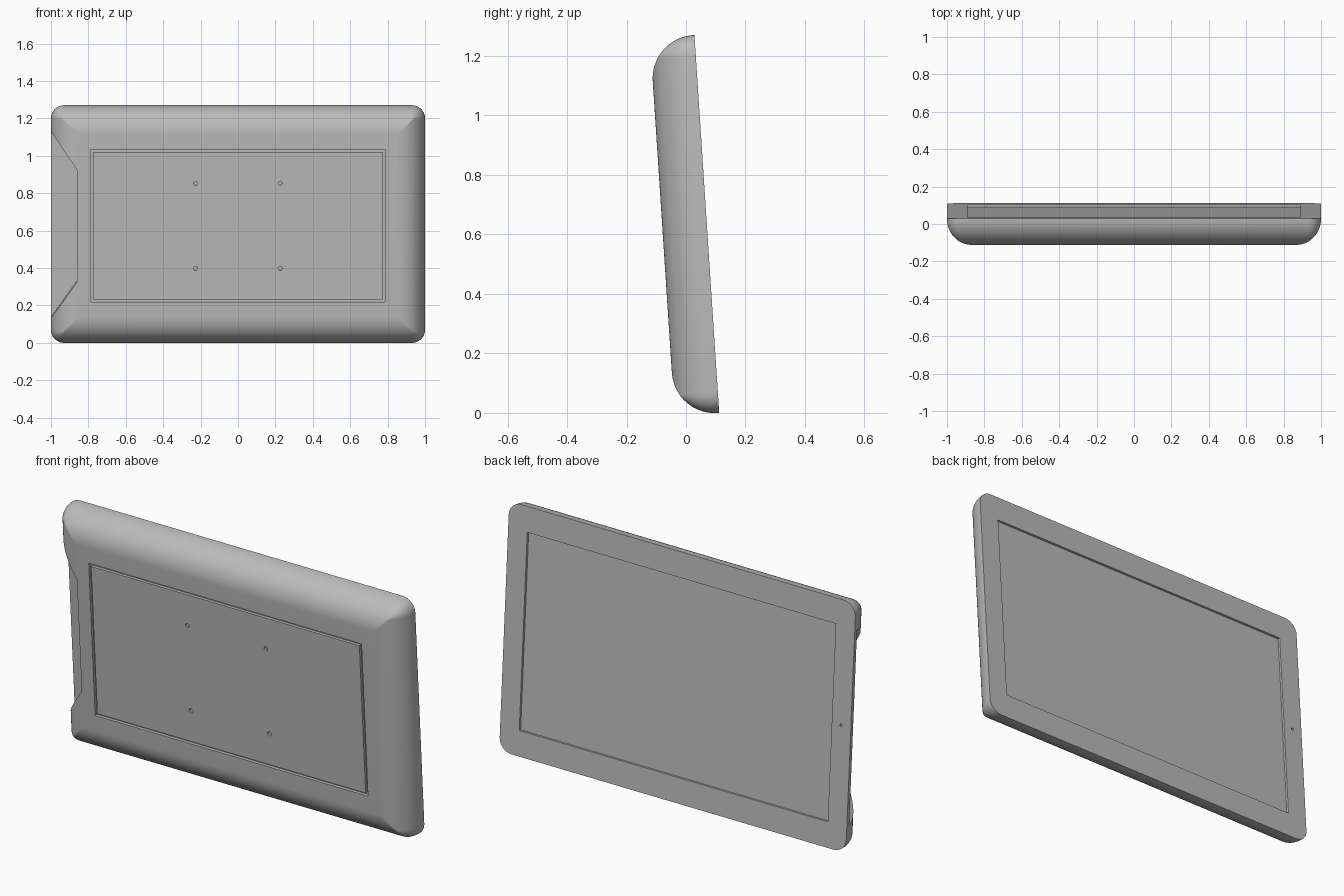
import bpy, bmesh, math
from mathutils import Matrix, Vector

cube = bpy.data.objects.get("Cube")
if cube:
    bpy.data.objects.remove(cube, do_unlink=True)

HALF_H = 0.6365      # half height along the tilted face
DEPTH = 0.15         # body thickness
ROUND = 0.145        # radius of the rounded front edges
CORNER = 0.07        # corner radius of the outline
TILT = Matrix.Translation((0, 0.07, 0.635)) @ Matrix.Rotation(math.radians(3.75), 4, 'X')

grey = bpy.data.materials.new("plain_grey")
grey.use_nodes = True
grey.diffuse_color = (0.5, 0.5, 0.5, 1)
grey.node_tree.nodes["Principled BSDF"].inputs["Base Color"].default_value = (0.5, 0.5, 0.5, 1)


def finish(name, bm):
    bmesh.ops.recalc_face_normals(bm, faces=bm.faces)
    mesh = bpy.data.meshes.new(name)
    bm.to_mesh(mesh)
    bm.free()
    mesh.materials.append(grey)
    ob = bpy.data.objects.new(name, mesh)
    bpy.context.collection.objects.link(ob)
    ob.matrix_world = TILT
    return ob


def outline(inset):
    """Rounded rectangle in x and z, moved inwards by inset."""
    r = max(CORNER - inset, 0.004)
    cx, cz = 1 - inset - r, HALF_H - inset - r
    points = []
    for quarter, (sx, sz) in enumerate([(1, 1), (-1, 1), (-1, -1), (1, -1)]):
        for i in range(9):
            a = math.pi / 2 * (quarter + i / 8)
            points.append((sx * cx + r * math.cos(a), sz * cz + r * math.sin(a)))
    return points


def loft(name, rings):
    """Closed solid through rings of (points, y)."""
    bm = bmesh.new()
    loops = [[bm.verts.new((x, y, z)) for x, z in pts] for pts, y in rings]
    for a, b in zip(loops, loops[1:]):
        for i in range(len(a)):
            j = (i + 1) % len(a)
            bm.faces.new((a[i], a[j], b[j], b[i]))
    bm.faces.new(loops[0])
    bm.faces.new(loops[-1])
    return finish(name, bm)


def plate(name, hx, hz, y0, y1):
    rect = [(-hx, -hz), (hx, -hz), (hx, hz), (-hx, hz)]
    return loft(name, [(rect, y0), (rect, y1)])


def disc(name, x, z, r, y0, y1):
    ring = [(x + r * math.cos(math.tau * i / 20), z + r * math.sin(math.tau * i / 20)) for i in range(20)]
    return loft(name, [(ring, y0), (ring, y1)])


# Casing with a flat back and rounded front edges
rings = [(outline(0), 0)]
for i in range(17):
    t = math.pi / 2 * i / 16
    rings.append((outline(ROUND * (1 - math.cos(t))), -(DEPTH - ROUND) - ROUND * math.sin(t)))
casing = loft("casing", rings)

# Side notch, leaving a thin flange at the back
notch = [(-0.86, -0.3), (-0.86, 0.3), (-1.05, 0.57), (-1.05, -0.57)]
cutters = [loft("notch_cutter", [(notch, -0.02), (notch, -0.3)])]
# Groove pocket for the cover, screen recess and sensor hole
cutters.append(plate("cover_cutter", 0.787, 0.408, -DEPTH + 0.015, -0.3))
cutters.append(plate("screen_cutter", 0.89, 0.505, -0.012, 0.1))
cutters.append(disc("sensor_cutter", -0.943, 0, 0.007, -0.01, 0.1))

# Cover panel, surrounded by the groove
cover = plate("cover_panel", 0.774, 0.395, -DEPTH + 0.014, -DEPTH)
holes = [disc("screw_cutter", sx * 0.226, sz * 0.228, 0.011, -DEPTH + 0.01, -0.3)
         for sx in (-1, 1) for sz in (-1, 1)]


def carve(target, tools):
    bpy.ops.object.select_all(action='DESELECT')
    target.select_set(True)
    bpy.context.view_layer.objects.active = target
    for tool in tools:
        tool.hide_render = True
        mod = target.modifiers.new("cut", 'BOOLEAN')
        mod.operation = 'DIFFERENCE'
        mod.solver = 'EXACT'
        mod.object = tool
        bpy.ops.object.modifier_apply(modifier=mod.name)
        bpy.data.objects.remove(tool, do_unlink=True)
    bpy.ops.object.shade_smooth_by_angle(angle=math.radians(30))


carve(casing, cutters)
carve(cover, holes)
